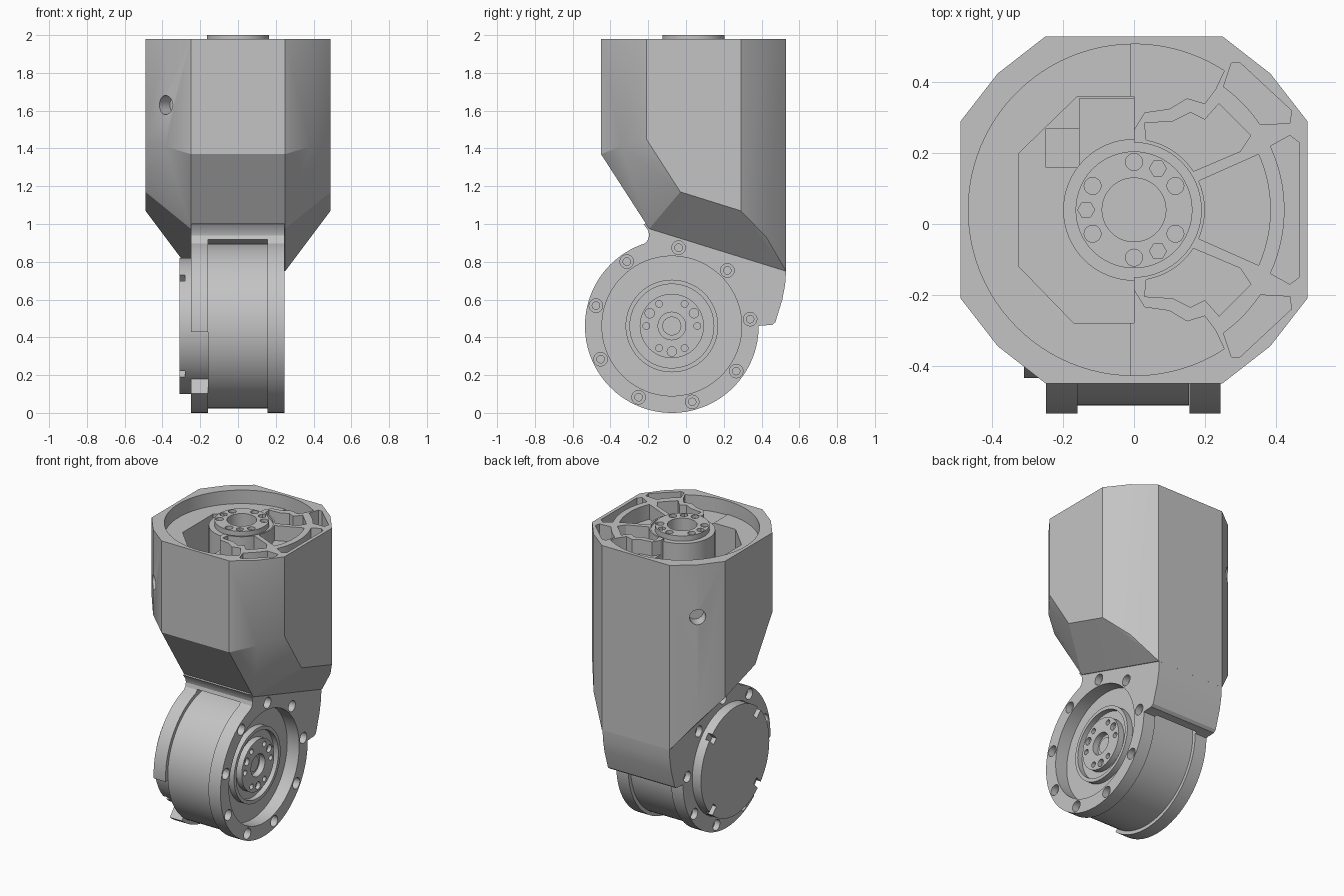
import bpy, bmesh
from math import cos, sin, radians
from mathutils import Matrix, Vector

if "Cube" in bpy.data.objects:
    bpy.data.objects.remove(bpy.data.objects["Cube"])

metal = bpy.data.materials.new("light_grey_metal")
metal.use_nodes = True
metal.diffuse_color = (0.55, 0.55, 0.55, 1)
metal.node_tree.nodes["Principled BSDF"].inputs["Base Color"].default_value = (0.55, 0.55, 0.55, 1)

TOP = (0, 0.04)          # axis of the upper joint (x, y)
LOW = (-0.075, 0.46)     # axis of the lower joint (y, z)


def arc(c, r, a, b, n=24):
    return [(c[0] + r * cos(radians(a + (b - a) * i / n)),
             c[1] + r * sin(radians(a + (b - a) * i / n))) for i in range(n + 1)]


def circle(c, r, n=64):
    return arc(c, r, 0, 360, n)[:-1]


def polar(c, r, a):
    return c[0] + r * cos(radians(a)), c[1] + r * sin(radians(a))


def finish(name, bm):
    bmesh.ops.recalc_face_normals(bm, faces=bm.faces)
    mesh = bpy.data.meshes.new(name)
    bm.to_mesh(mesh)
    bm.free()
    mesh.materials.append(metal)
    ob = bpy.data.objects.new(name, mesh)
    bpy.context.collection.objects.link(ob)
    return ob


def prism(name, pts, lo, hi, axis="X", turn=0):
    """Extrude a flat outline along x (outline in y, z) or z (outline in x, y)."""
    bm = bmesh.new()
    put = (lambda p, w: (w, p[0], p[1])) if axis == "X" else (lambda p, w: (p[0], p[1], w))
    a = [bm.verts.new(put(p, lo)) for p in pts]
    b = [bm.verts.new(put(p, hi)) for p in pts]
    bm.faces.new(a)
    bm.faces.new(b)
    for i in range(len(pts)):
        j = (i + 1) % len(pts)
        bm.faces.new((a[i], a[j], b[j], b[i]))
    if turn:
        bmesh.ops.rotate(bm, verts=bm.verts, cent=(TOP[0], TOP[1], 0),
                         matrix=Matrix.Rotation(radians(turn), 3, "Z"))
    return finish(name, bm)


def cut(ob, *args, **kw):
    tool = prism("cutter", *args, **kw)
    tool.hide_render = True
    mod = ob.modifiers.new("cut", "BOOLEAN")
    mod.operation, mod.solver, mod.object = "DIFFERENCE", "EXACT", tool
    bpy.context.view_layer.objects.active = ob
    bpy.ops.object.modifier_apply(modifier=mod.name)
    mesh = tool.data
    bpy.data.objects.remove(tool)
    bpy.data.meshes.remove(mesh)


# Upper housing: bulged octagon that tapers to the joint
bm = bmesh.new()
for s in (-1, 1):
    for x, y, z in ((0.25, 0.53, 0.75), (0.385, 0.425, 0.93), (0.49, 0.29, 1.07),
                    (0.49, -0.21, 1.45), (0.385, -0.345, 1.41), (0.25, -0.45, 1.37)):
        bm.verts.new((s * x, y, z))
        bm.verts.new((s * x, y, 1.98))
    bm.verts.new((s * 0.49, -0.03, 1.17))
    bm.verts.new((s * 0.25, -0.195, 0.975))
hull = bmesh.ops.convex_hull(bm, input=bm.verts)
bmesh.ops.delete(bm, geom=[g for g in hull["geom_interior"] if isinstance(g, bmesh.types.BMVert)],
                 context="VERTS")
bmesh.ops.dissolve_limit(bm, angle_limit=radians(1), verts=bm.verts, edges=bm.edges)
housing = finish("upper_housing", bm)

# Open half of the top: round ledge and deep cavity
cut(housing, arc(TOP, 0.468, 90, 270, 48), 1.89, 2.1, "Z")
cut(housing, [(0, -0.28), (-0.17, -0.28), (-0.325, -0.12), (-0.325, 0.2), (-0.16, 0.36), (0, 0.36)],
    1.4, 2.0, "Z")

# Ribbed half of the top: pockets between webs, mirrored front to back
wavy = arc(TOP, 0.468, 91, 57) + [(0.23, 0.38), (0.2, 0.34), (0.15, 0.355), (0.1, 0.325),
                                  (0.03, 0.315), (-0.01, 0.25)]
web = arc(TOP, 0.2, 33, 80) + [(0.03, 0.285), (0.11, 0.29), (0.16, 0.315), (0.2, 0.295),
                               (0.24, 0.34), (0.33, 0.25), (0.3, 0.205)]
slot = arc(TOP, 0.43, 34, 54) + [(0.275, 0.455), (0.3, 0.455), (0.445, 0.32), (0.44, 0.285)]
for outline, floor in ((wavy, 1.885), (web, 1.88), (slot, 1.87)):
    cut(housing, outline, floor, 2.1, "Z")
    cut(housing, [(x, 2 * TOP[1] - y) for x, y in outline], floor, 2.1, "Z")
cut(housing, arc(TOP, 0.2, -24, 24) + arc(TOP, 0.385, 24, -24), 1.88, 2.1, "Z")
cut(housing, arc(TOP, 0.425, -25, 25) + [(0.44, 0.25), (0.467, 0.23), (0.467, -0.15), (0.44, -0.17)],
    1.87, 2.1, "Z")
cut(housing, circle(TOP, 0.19), 1.5, 2.1, "Z")

# Access holes in the right-hand corners
for turn in (45, -45):
    cut(housing, circle((TOP[1], 1.63), 0.05, 32), -0.7, -0.46, turn=turn)

# Upper joint hub with bolt circle
collar = prism("upper_hub_collar", circle(TOP, 0.2), 1.4, 1.965, "Z")
hub = prism("upper_hub", circle(TOP, 0.165), 1.9, 2.0, "Z")
for part in (collar, hub):
    cut(part, circle(TOP, 0.09), 1.7, 2.1, "Z")
for k in range(12):
    if k % 4:
        cut(hub, circle(polar(TOP, 0.135, 30 * k), 0.024, 6 if k % 4 == 2 else 16),
            1.95 if k % 4 == 2 else 1.98, 2.1, "Z")
prism("inner_block", [(-0.155, 0.16), (0, 0.16), (0, 0.355), (-0.155, 0.355)], 1.38, 1.75, "Z")
prism("inner_step", [(-0.25, 0.16), (-0.15, 0.16), (-0.15, 0.27), (-0.25, 0.27)], 1.38, 1.6, "Z")

# Fork: two round side plates joined by the back wall
outline = ([(-0.1, 1.02), (-0.225, 1.0), (-0.2, 0.965), (-0.195, 0.94), (-0.202, 0.915)]
           + arc(LOW, 0.46, 108, 360, 72)
           + [(0.4, 0.463), (0.455, 0.465), (0.473, 0.48), (0.51, 0.6), (0.525, 0.68),
              (0.53, 0.755), (0.5, 0.8)])
fork = prism("joint_fork", outline, -0.248, 0.245)
cut(fork, circle(LOW, 0.475, 96), -0.16, 0.157)
cut(fork, circle(LOW, 0.37, 96), 0.1, 0.3)
cut(fork, circle(LOW, 0.362, 96), -0.3, -0.1)
cut(fork, arc(LOW, 0.3, 184, 231) + arc(LOW, 0.6, 231, 184), -0.3, -0.1)
for k in range(9):
    spot = polar(LOW, 0.416, 5 + 40 * k)
    cut(fork, circle(spot, 0.02, 16), -0.4, 0.4)
    for a, b in ((0.2, 0.3), (-0.3, -0.21)):
        cut(fork, circle(spot, 0.036, 20), a, b)

# Drum between the plates and its flat cover on the right side
prism("joint_drum", circle(LOW, 0.437, 96), -0.16, 0.155)
prism("cover_base", circle(LOW, 0.36, 96), -0.25, -0.15)
cover = prism("side_cover", circle(LOW, 0.36, 96), -0.31, -0.24)
for k in range(4):
    out = Vector((cos(radians(45 + 90 * k)), sin(radians(45 + 90 * k))))
    side = Vector((-out.y, out.x)) * 0.022
    c = Vector(LOW)
    cut(cover, [tuple(c + out * r + side * s) for r, s in ((0.3, -1), (0.4, -1), (0.4, 1), (0.3, 1))],
        -0.35, -0.28)

# Lower joint hub: ring, flange and bolt circle
ring = prism("lower_hub_ring", circle(LOW, 0.245), 0.15, 0.195)
cut(ring, circle(LOW, 0.222), 0.16, 0.3)
flange = prism("lower_hub_flange", circle(LOW, 0.17), 0.15, 0.2)
cut(flange, circle(LOW, 0.073, 48), 0.155, 0.3)
for k in range(12):
    if k % 4 != 3:
        cut(flange, circle(polar(LOW, 0.135, 30 * k), 0.025 if k % 4 == 1 else 0.018, 16), 0.175, 0.3)
prism("lower_hub_core", circle(LOW, 0.05, 32), 0.15, 0.17)

# Smooth the round walls, keep edges sharp
bpy.ops.object.select_all(action="DESELECT")
for ob in bpy.context.scene.objects:
    if ob.type == "MESH" and metal.name in ob.data.materials:
        ob.select_set(True)
        bpy.context.view_layer.objects.active = ob
bpy.ops.object.shade_smooth_by_angle(angle=radians(25))
